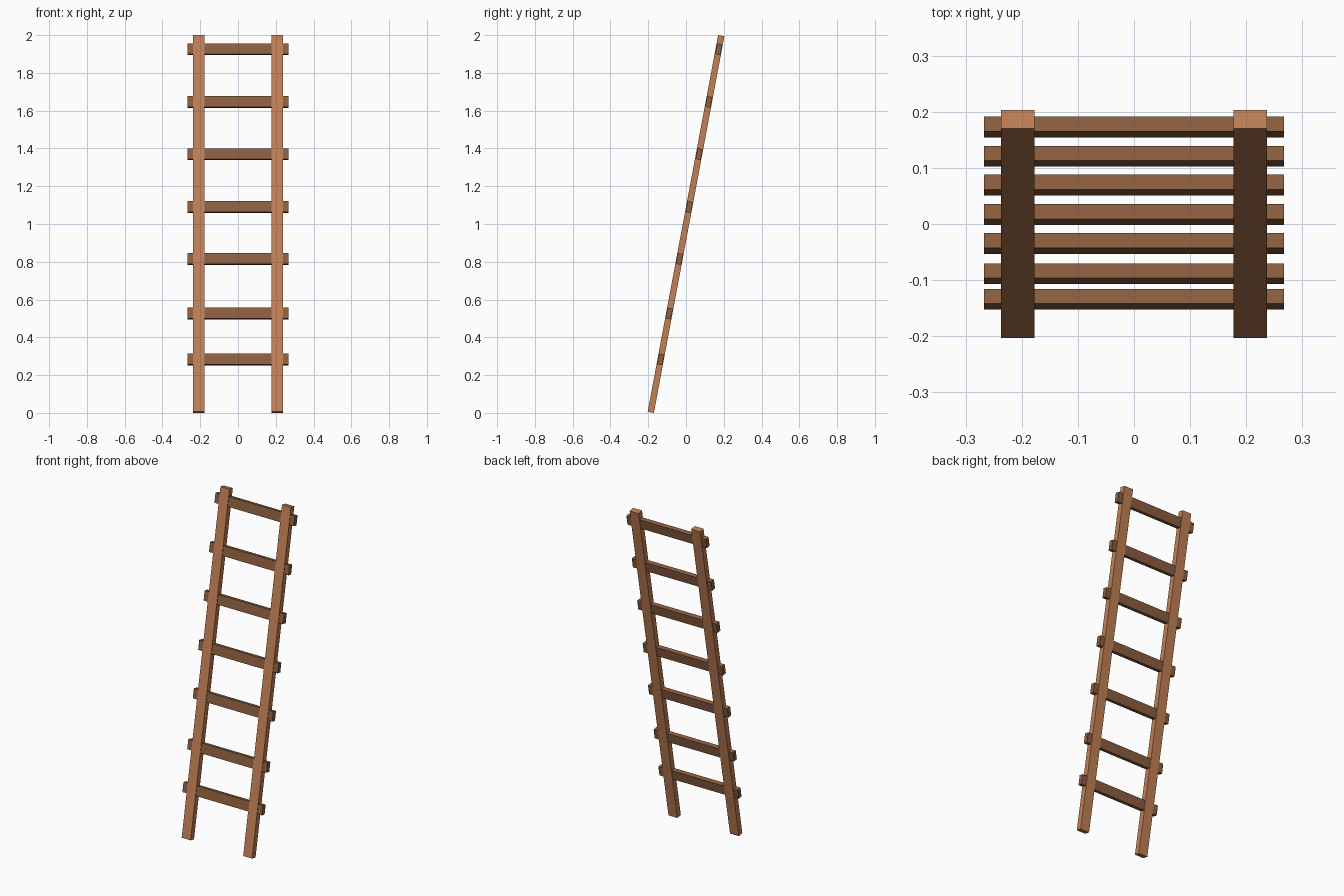
import bpy
import math
from mathutils import Matrix, Vector

if "Cube" in bpy.data.objects:
    bpy.data.objects.remove(bpy.data.objects["Cube"])

TILT = math.atan2(0.373, 1.994)          # lean of the ladder towards +y
LEAN = Matrix.Translation((0, 0, 1)) @ Matrix.Rotation(-TILT, 4, 'X')


def material(name, rgb):
    m = bpy.data.materials.new(name)
    m.diffuse_color = (*rgb, 1)
    m.use_nodes = True
    m.node_tree.nodes["Principled BSDF"].inputs["Base Color"].default_value = m.diffuse_color
    return m


rail_wood = material("light rail wood", (0.53, 0.214, 0.091))
rung_wood = material("dark rung wood", (0.262, 0.112, 0.051))


def leaning_box(name, x, along, size, mat):
    """Box in the plane of the ladder, 'along' measured from its middle."""
    bpy.ops.mesh.primitive_cube_add(size=1)
    ob = bpy.context.object
    ob.name = name
    ob.data.transform(Matrix.Diagonal((*size, 1)))
    ob.matrix_world = LEAN @ Matrix.Translation(Vector((x, 0, along)))
    ob.data.materials.append(mat)
    return ob


# Two side rails with square-cut ends
for side, x in (("left", -0.207), ("right", 0.207)):
    leaning_box(side + "_rail", x, 0, (0.06, 0.0336, 2.0285), rail_wood)

# Seven slightly uneven rungs passing through the rails
for i, z in enumerate((0.283, 0.526, 0.815, 1.09, 1.37, 1.646, 1.925)):
    leaning_box(f"rung_{i + 1}", 0, (z - 1) / math.cos(TILT),
                (0.534, 0.027, 0.058), rung_wood)
